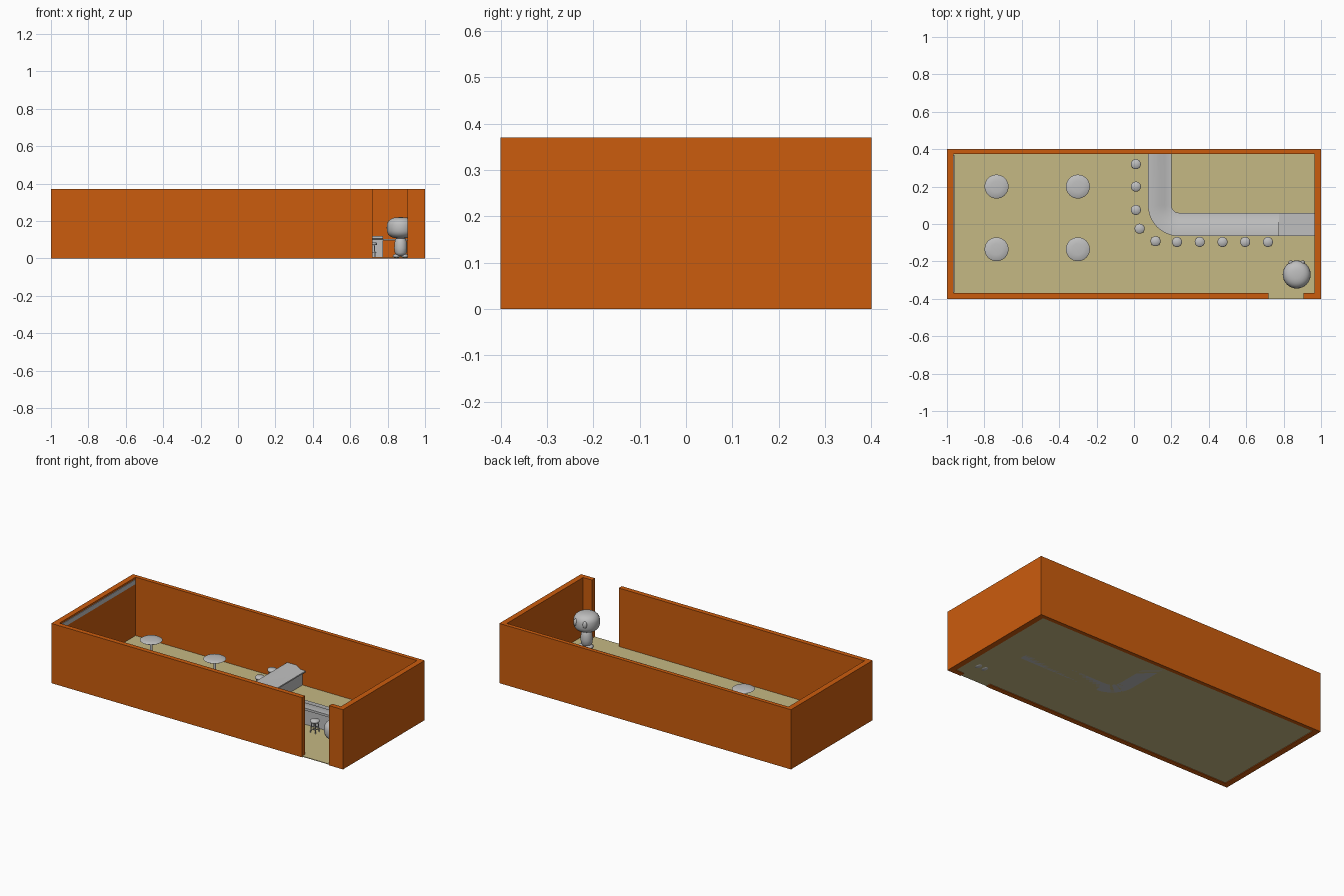
import bpy, bmesh, math

if "Cube" in bpy.data.objects:
    bpy.data.objects.remove(bpy.data.objects["Cube"])

def mat(name, rgb):
    m = bpy.data.materials.new(name)
    m.diffuse_color = (*rgb, 1)
    m.use_nodes = True
    m.node_tree.nodes["Principled BSDF"].inputs["Base Color"].default_value = m.diffuse_color
    return m

ORANGE = mat("orange", (0.60, 0.107, 0.004))
TAN = mat("tan", (0.56, 0.48, 0.23))
GRAY = mat("light gray", (0.52, 0.52, 0.52))

def finish(bm, name, m, smooth=None):
    bmesh.ops.recalc_face_normals(bm, faces=bm.faces[:])
    me = bpy.data.meshes.new(name)
    bm.to_mesh(me)
    bm.free()
    ob = bpy.data.objects.new(name, me)
    bpy.context.collection.objects.link(ob)
    me.materials.append(m)
    if smooth:
        bpy.ops.object.select_all(action='DESELECT')
        ob.select_set(True)
        bpy.context.view_layer.objects.active = ob
        bpy.ops.object.shade_smooth_by_angle(angle=math.radians(smooth))
    return ob

def prism(name, plan, z0, z1, m):
    """Extrude a floor-plan outline upward."""
    bm = bmesh.new()
    f = bm.faces.new([bm.verts.new((x, y, z0)) for x, y in plan])
    r = bmesh.ops.extrude_face_region(bm, geom=[f])
    for v in r['geom']:
        if isinstance(v, bmesh.types.BMVert):
            v.co.z = z1
    return finish(bm, name, m)

def box(name, x0, x1, y0, y1, z0, z1, m):
    return prism(name, [(x0, y0), (x1, y0), (x1, y1), (x0, y1)], z0, z1, m)

def lathe(name, prof, x, y, m, n=24, smooth=50):
    """Spin (radius, z) points; a zero radius closes to a point."""
    bm = bmesh.new()
    rings = []
    for r, z in prof:
        if r < 1e-5:
            rings.append([bm.verts.new((x, y, z))])
        else:
            rings.append([bm.verts.new((x + r * math.cos(2 * math.pi * i / n),
                                        y + r * math.sin(2 * math.pi * i / n), z)) for i in range(n)])
    for a, b in zip(rings, rings[1:]):
        for i in range(n):
            j = (i + 1) % n
            if len(a) == 1:
                bm.faces.new((a[0], b[i], b[j]))
            elif len(b) == 1:
                bm.faces.new((a[i], a[j], b[0]))
            else:
                bm.faces.new((a[i], a[j], b[j], b[i]))
    return finish(bm, name, m, smooth)

def ellipsoid(name, c, r, m):
    bm = bmesh.new()
    bmesh.ops.create_uvsphere(bm, u_segments=16, v_segments=10, radius=1)
    for v in bm.verts:
        v.co = [c[k] + v.co[k] * r[k] for k in range(3)]
    return finish(bm, name, m, 60)

# Room shell with a doorway, floor and strip on the left wall
prism("walls", [(.72, -.4), (-1, -.4), (-1, .4), (1, .4), (1, -.4), (.905, -.4), (.905, -.37),
                (.965, -.37), (.965, .375), (-.965, .375), (-.965, -.37), (.72, -.37)], 0, .37, ORANGE)
prism("floor", [(-.965, -.37), (.72, -.37), (.72, -.4), (.905, -.4), (.905, -.37),
                (.965, -.37), (.965, .375), (-.965, .375)], .004, .008, TAN)
box("wall_strip", -.966, -.961, -.365, .37, .33, .358, GRAY)

# L-shaped bar counter: profile (inset from the customer edge, z) swept along a rounded path
prof = [(0, .12), (0, .106), (.02, .1), (.02, .004), (.105, .004), (.105, .09),
        (.125, .092), (.125, .1), (.09, .102), (.06, .12)]
R, cx, cy = .165, .24, .1
path = [(cx, .375, math.pi)]
path += [(cx, cy, math.pi * (1 + i / 24)) for i in range(13)]
path += [(.775, cy, math.pi * 1.5)]
bm = bmesh.new()
rows = [[bm.verts.new((x + (R - d) * math.cos(a), y + (R - d) * math.sin(a), z)) for d, z in prof]
        for x, y, a in path]
for a, b in zip(rows, rows[1:]):
    for i in range(len(prof)):
        j = (i + 1) % len(prof)
        bm.faces.new((a[i], a[j], b[j], b[i]))
bm.faces.new(rows[0])
bm.faces.new(rows[-1][::-1])
finish(bm, "bar_counter", GRAY, 40)
box("counter_flap", .775, .965, -.065, .06, .094, .103, GRAY)

# Pedestal tables
for tx in (-.735, -.3):
    for ty in (.2, -.135):
        lathe("table", [(0, .004), (.035, .006), (.033, .011), (.008, .018), (.007, .098), (.03, .101),
                        (.058, .105), (.064, .109), (.058, .113), (.03, .116), (0, .117)],
              tx, ty, GRAY, 32, 60)

# Bar stools with splayed legs and a foot ring
stools = [(.01, .32), (.01, .2), (.01, .075), (.03, -.025), (.115, -.092)]
stools += [(.23 + .1215 * i, -.096) for i in range(5)]
for sx, sy in stools:
    lathe("stool_seat", [(0, .07), (.024, .07), (.027, .074), (.027, .08), (.023, .085), (0, .086)],
          sx, sy, GRAY, 16)
    lathe("stool_ring", [(.021, .03), (.024, .03), (.024, .034), (.021, .034), (.021, .03)], sx, sy, GRAY, 12)
    for k in range(4):
        a = math.pi * (.25 + k / 2)
        bm = bmesh.new()
        bmesh.ops.create_cone(bm, cap_ends=True, segments=6, radius1=.003, radius2=.003, depth=.068)
        for v in bm.verts:
            r = .017 if v.co.z > 0 else .025
            v.co.x += sx + r * math.cos(a)
            v.co.y += sy + r * math.sin(a)
            v.co.z += .04
        finish(bm, "stool_leg", GRAY, 60)

# Round-headed figure facing the room
fx, fy = .87, -.27
head = []
for i in range(17):
    t = -math.pi / 2 + math.pi * i / 16
    c, s = abs(math.cos(t)) ** .75, math.copysign(abs(math.sin(t)) ** .75, t)
    head.append((.075 * c if 0 < i < 16 else 0, .163 + .057 * s))
lathe("figure_head", head, fx, fy, GRAY, 32, 70)
lathe("figure_body", [(0, .012), (.022, .014), (.032, .03), (.035, .055), (.033, .085), (.026, .105),
                      (.02, .115), (0, .118)], fx, fy, GRAY, 24, 70)
for s in (-1, 1):
    ellipsoid("figure_eye", (fx + s * .032, fy + .064, .172), (.013, .011, .022), GRAY)
    ellipsoid("figure_foot", (fx + s * .022, fy + .008, .012), (.021, .032, .012), GRAY)
